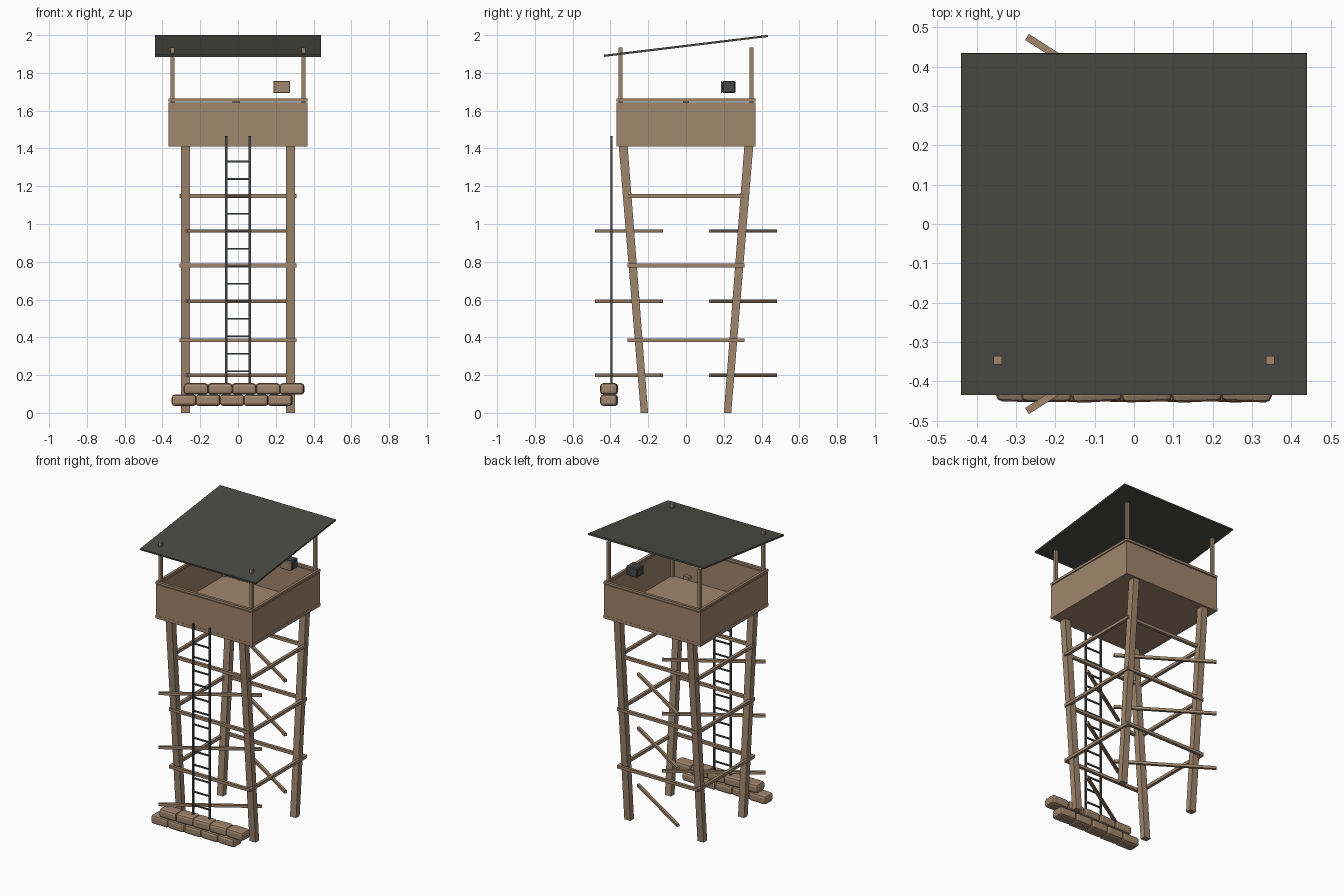
import bpy, bmesh, math, random
from mathutils import Matrix, Vector

if "Cube" in bpy.data.objects:
    bpy.data.objects.remove(bpy.data.objects["Cube"])

random.seed(4)


def material(name, rgb):
    lin = [((c / 255 + 0.055) / 1.055) ** 2.4 for c in rgb]
    m = bpy.data.materials.new(name)
    m.diffuse_color = (*lin, 1)
    m.use_nodes = True
    m.node_tree.nodes["Principled BSDF"].inputs["Base Color"].default_value = m.diffuse_color
    return m


WOOD = material("weathered_wood", (160, 134, 109))
ROOF = material("dark_roofing", (74, 74, 69))
METAL = material("dark_metal", (70, 73, 72))


def box(name, center, size, mat, rot=(0, 0, 0), bevel=0, segments=2):
    bm = bmesh.new()
    bmesh.ops.create_cube(bm, size=1)
    bmesh.ops.scale(bm, vec=size, verts=bm.verts)
    if bevel:
        bmesh.ops.bevel(bm, geom=bm.edges[:], offset=bevel, segments=segments,
                        profile=0.5, affect='EDGES')
    me = bpy.data.meshes.new(name)
    bm.to_mesh(me)
    bm.free()
    me.materials.append(mat)
    ob = bpy.data.objects.new(name, me)
    ob.location = center
    ob.rotation_euler = rot
    bpy.context.collection.objects.link(ob)
    return ob


# Legs: lean outwards in y, slightly thicker at the top
def leg(name, sx, sy):
    bm = bmesh.new()
    bmesh.ops.create_cube(bm, size=1)
    for v in bm.verts:
        top = v.co.z > 0
        cy, w = (0.333, 0.047) if top else (0.22, 0.039)
        v.co = Vector((sx * 0.278 + v.co.x * 0.046, sy * cy + v.co.y * w,
                       1.42 if top else 0))
    me = bpy.data.meshes.new(name)
    bm.to_mesh(me)
    bm.free()
    me.materials.append(WOOD)
    bpy.context.collection.objects.link(bpy.data.objects.new(name, me))


for sx in (-1, 1):
    for sy in (-1, 1):
        leg("leg", sx, sy)
        # Roof posts stand in the platform corners
        box("roof_post", (sx * 0.346, sy * 0.346, 1.682), (0.021, 0.021, 0.505), WOOD)

# Horizontal ring beams
for z in (0.385, 0.78, 1.148):
    for s in (-1, 1):
        box("ring_beam_x", (0, s * 0.3, z), (0.612, 0.02, 0.02), WOOD)
        box("ring_beam_y", (s * 0.3, 0, z), (0.02, 0.612, 0.02), WOOD)

# Slanted braces, skewed in plan at front and back
for z in (0.2, 0.592, 0.963):
    for s in (-1, 1):
        box("slanted_brace", (0, s * 0.302, z), (0.645, 0.018, 0.018), WOOD,
            (0, 0, -s * math.radians(32.5)))

# Platform floor, walls and hand rails
box("platform_floor", (0, 0, 1.422), (0.736, 0.736, 0.022), WOOD)
for s in (-1, 1):
    box("wall_x", (0, s * 0.36, 1.538), (0.734, 0.014, 0.212), WOOD)
    box("wall_y", (s * 0.36, 0, 1.538), (0.014, 0.706, 0.212), WOOD)
    box("hand_rail_x", (0, s * 0.36, 1.657), (0.736, 0.018, 0.016), WOOD)
    box("hand_rail_y", (s * 0.36, 0, 1.657), (0.018, 0.702, 0.016), WOOD)

# Sloping roof
box("roof", (0, 0, 1.943), (0.88, 0.874, 0.011), ROOF, (math.radians(6.9), 0, 0))

# Ladder
for s in (-1, 1):
    box("ladder_rail", (s * 0.062, -0.395, 0.767), (0.011, 0.011, 1.4), METAL)
for k in range(14):
    box("ladder_rung", (0, -0.395, 1.331 - 0.0925 * k), (0.124, 0.009, 0.009), METAL)

# Searchlight with pale front, and its small mount
box("searchlight", (0.231, 0.227, 1.725), (0.085, 0.068, 0.065), METAL, bevel=0.006, segments=1)
box("searchlight_lens", (0.231, 0.189, 1.725), (0.088, 0.008, 0.064), WOOD, bevel=0.003, segments=1)
box("searchlight_mount", (-0.01, 0, 1.652), (0.04, 0.03, 0.022), WOOD)

# Sandbags in two staggered rows
for row, (start, z) in enumerate(((-0.285, 0.067), (-0.222, 0.127))):
    for k in range(5):
        box("sandbag", (start + 0.127 * k, -0.407, z), (0.13, 0.09, 0.06), WOOD,
            (0, 0, math.radians(random.uniform(-3, 3))), bevel=0.016)
